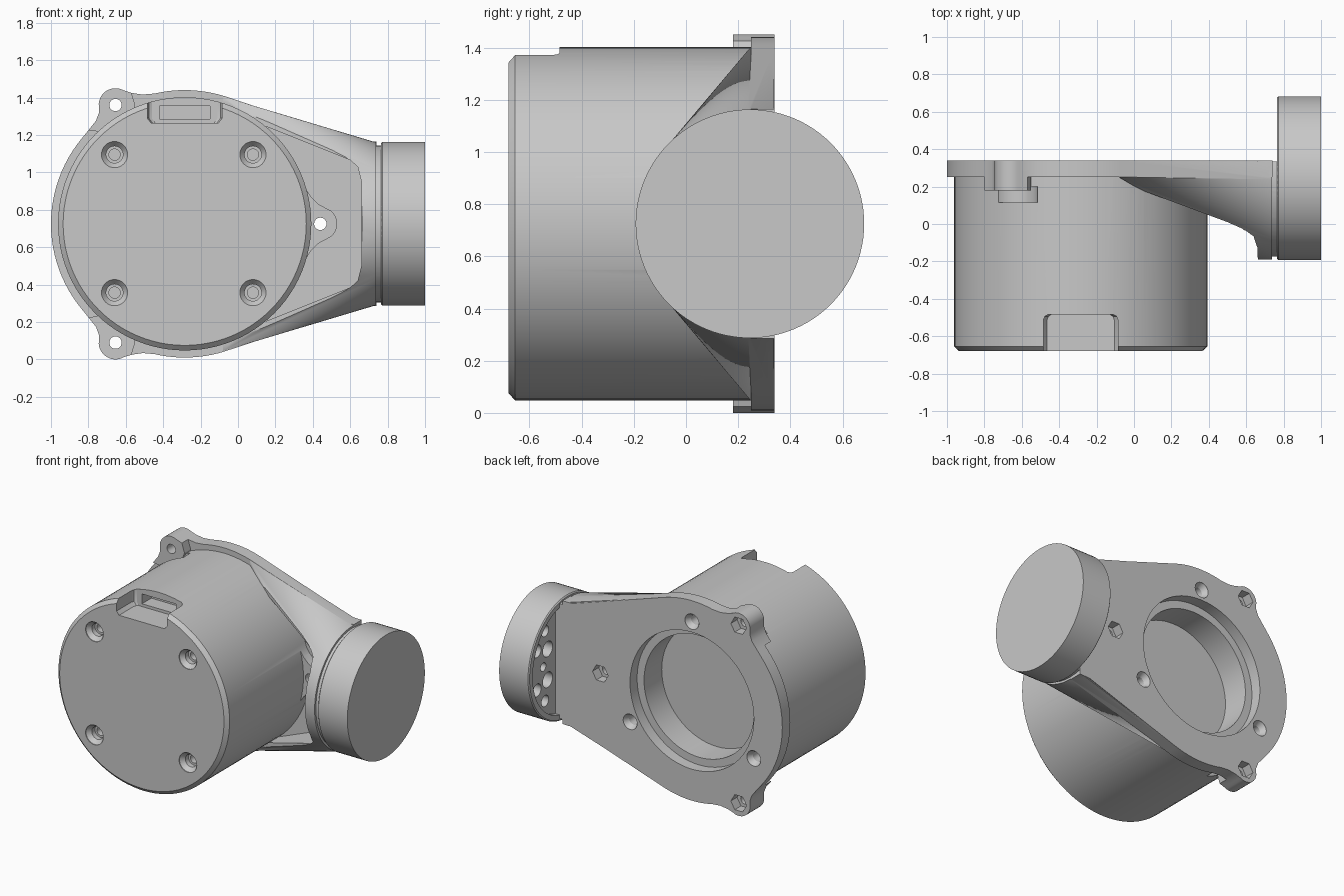
import bpy, bmesh, math

if "Cube" in bpy.data.objects:
    bpy.data.objects.remove(bpy.data.objects["Cube"])

CX, CZ = -0.285, 0.725      # drum axis
WY = 0.245                  # wheel axis
SEG = 72

grey = bpy.data.materials.new("plain_grey")
grey.diffuse_color = (0.58, 0.58, 0.58, 1)
grey.use_nodes = True
grey.node_tree.nodes["Principled BSDF"].inputs["Base Color"].default_value = grey.diffuse_color


def finish(name, bm):
    bmesh.ops.recalc_face_normals(bm, faces=bm.faces)
    me = bpy.data.meshes.new(name)
    bm.to_mesh(me)
    bm.free()
    ob = bpy.data.objects.new(name, me)
    bpy.context.collection.objects.link(ob)
    me.materials.append(grey)
    return ob


def loft(name, rings):
    """Closed solid through equal-length rings of 3D points."""
    bm = bmesh.new()
    vs = [[bm.verts.new(p) for p in r] for r in rings]
    n = len(vs[0])
    for a, b in zip(vs, vs[1:]):
        for i in range(n):
            bm.faces.new((a[i], a[(i + 1) % n], b[(i + 1) % n], b[i]))
    bm.faces.new(vs[0])
    bm.faces.new(vs[-1])
    return finish(name, bm)


def place(axis, u, v, t):
    return {'x': (t, u, v), 'y': (u, t, v), 'z': (u, v, t)}[axis]


def prism(name, pts, axis, a, b):
    return loft(name, [[place(axis, u, v, t) for u, v in pts] for t in (a, b)])


def arc(cu, cv, r, a0, a1, n):
    return [(cu + r * math.cos(math.radians(a0 + (a1 - a0) * i / n)),
             cv + r * math.sin(math.radians(a0 + (a1 - a0) * i / n))) for i in range(n + 1)]


def lathe(name, axis, cu, cv, steps, n=SEG):
    """Round solid along an axis, steps = (position, radius)."""
    return loft(name, [[place(axis, u, v, t) for u, v in arc(cu, cv, r, 0, 360, n)[:-1]]
                       for t, r in steps])


def boolean(ob, other, op):
    m = ob.modifiers.new("cut", 'BOOLEAN')
    m.operation, m.solver, m.object = op, 'EXACT', other
    bpy.context.view_layer.objects.active = ob
    bpy.ops.object.modifier_apply(modifier=m.name)
    bpy.data.objects.remove(other)


def cut(ob, *others):
    for o in others:
        boolean(ob, o, 'DIFFERENCE')


def join(ob, *others):
    for o in others:
        boolean(ob, o, 'UNION')


def flip(pts):
    return [(x, 2 * CZ - z) for x, z in reversed(pts)]


# Drum with chamfered front rim
body = lathe("housing", 'y', CX, CZ, [(-0.68, 0.65), (-0.655, 0.677), (0.30, 0.677)], 96)

# Cable slot at the top of the front, with a deeper socket
slot = [(-0.485, 1.55), (-0.485, 1.29), (-0.465, 1.265), (-0.105, 1.265), (-0.085, 1.29), (-0.085, 1.55)]
cut(body, loft("slot", [[(CX + (x - CX) * k, y, z) for x, z in slot]
                        for y, k in ((-0.8, 1), (-0.515, 1), (-0.494, 0.96), (-0.485, 0.88))]))
cut(body, prism("socket", [(-0.42, 1.285), (-0.15, 1.285), (-0.15, 1.355), (-0.42, 1.355)], 'y', -0.6, -0.38))

# Screw clearance behind the two ears
EARS = [(-0.655, 1.36), (-0.655, 0.09)]
for x, z in EARS:
    cut(body, lathe("clearance", 'y', x, z, [(0.115, 0.14), (0.2, 0.14)], 32))

# Arm: hull from the thin plate to the round end
bm = bmesh.new()
flat = math.degrees(math.acos((0.335 - WY) / 0.435))
end = arc(WY, CZ, 0.435, flat, 360 - flat, 48)
for x in (0.665, 0.739):
    for y, z in end:
        bm.verts.new((x, y, z))
for y in (0.25, 0.335):
    for s in (-1, 1):
        bm.verts.new((-0.08, y, CZ + s * 0.68))
res = bmesh.ops.convex_hull(bm, input=bm.verts)
bmesh.ops.delete(bm, geom=[g for g in set(res["geom_interior"] + res["geom_unused"])
                           if isinstance(g, bmesh.types.BMVert)], context='VERTS')
arm = finish("arm", bm)

# Arm is trimmed along a slope that sweeps up to the end, and hollowed in front
slope = [(-0.2, 0.27), (0.5, 0.01), (0.58, -0.025), (0.62, -0.06), (0.65, -0.12),
         (0.662, -0.18), (0.662, -0.6), (-0.2, -0.6)]
cut(arm, prism("slope_cutter", slope, 'z', -0.5, 2))
edge = [(-0.2, 1.40), (0.15, 1.245), (0.60, 1.065), (0.64, 1.03), (0.66, 0.95)]
cut(arm, prism("pocket_cutter", edge + flip(edge), 'y', -0.6, 0.25))

# Neck between arm and wheel
neck_flat = math.degrees(math.acos((0.335 - WY) / 0.42))
neck = prism("neck", arc(WY, CZ, 0.42, neck_flat, 360 - neck_flat, 48), 'x', 0.72, 0.82)

# Back plate outline: upper half mirrored to lower half
ear = ([(-0.80, 1.225), (-0.76, 1.275), (-0.743, 1.32)]
       + arc(-0.655, 1.36, 0.09, 175, 60, 10) + [(-0.57, 1.425), (-0.51, 1.416)])
upper = (arc(CX, CZ, 0.715, 180, 140, 12) + ear + arc(CX, CZ, 0.715, 103, 73, 12)
         + [(0.66, 1.167), (0.74, 1.165)])
plate = prism("plate", upper + flip(upper)[:-1], 'y', 0.25, 0.34)

# Ear and arm bosses
ear_foot = ear[:-1] + [(-0.55, 1.36), (-0.6, 1.2)]
tip = [(0.34, 0.95), (0.39, 0.87), (0.43, 0.83)] + arc(0.44, CZ, 0.09, 50, 0, 6)
join(body, plate, arm, neck,
     prism("ear_boss", ear_foot, 'y', 0.18, 0.3),
     prism("ear_boss", flip(ear_foot), 'y', 0.18, 0.3),
     prism("arm_boss", tip + flip(tip)[1:] + [(0.25, CZ)], 'y', 0.18, 0.3))

# Stepped bore in the back
cut(body, lathe("bore", 'y', CX, CZ, [(0.4, 0.49), (0.26, 0.49), (0.2599, 0.435), (0.06, 0.435)]))

# Through holes with hexagonal nut pockets
for x, z in EARS + [(0.44, CZ)]:
    cut(body, lathe("bolt_hole", 'y', x, z, [(0.0, 0.033), (0.5, 0.033)], 24))
    cut(body, lathe("nut_pocket", 'y', x, z, [(0.27, 0.062), (0.5, 0.062)], 6))

# Countersunk screw holes: four in front, three round the bore
for x in (-0.66, 0.08):
    for z in (0.357, 1.095):
        cut(body, lathe("front_screw", 'y', x, z,
                        [(-0.8, 0.07), (-0.675, 0.07), (-0.645, 0.045), (-0.61, 0.045),
                         (-0.6099, 0.03), (-0.5, 0.03)], 32))
for a in (90, 210, 330):
    x = CX + 0.565 * math.cos(math.radians(a))
    z = CZ + 0.565 * math.sin(math.radians(a))
    cut(body, lathe("back_screw", 'y', x, z,
                    [(0.5, 0.055), (0.335, 0.055), (0.30, 0.035), (0.2, 0.035)], 24))

# Wheel: drum with a recessed, pierced inner face
wheel = lathe("wheel", 'x', WY, CZ, [(0.765, 0.43), (0.772, 0.438), (1.0, 0.438)], 96)
cut(wheel, lathe("wheel_recess", 'x', WY, CZ, [(0.7, 0.395), (0.80, 0.395)]))
for y, z, r in [(0.54, 0.14, 0.045), (0.42, 0.11, 0.055), (0.45, 0.25, 0.04)]:
    for s in (-1, 1):
        cut(wheel, lathe("wheel_hole", 'x', y, CZ + s * z, [(0.75, r), (0.9, r)], 24))
cut(wheel, lathe("wheel_hole", 'x', 0.47, CZ, [(0.75, 0.03), (0.9, 0.03)], 24))

# Smooth round walls, sharp edges
for ob in (body, wheel):
    bpy.ops.object.select_all(action='DESELECT')
    ob.select_set(True)
    bpy.context.view_layer.objects.active = ob
    bpy.ops.object.shade_smooth_by_angle(angle=math.radians(25))
